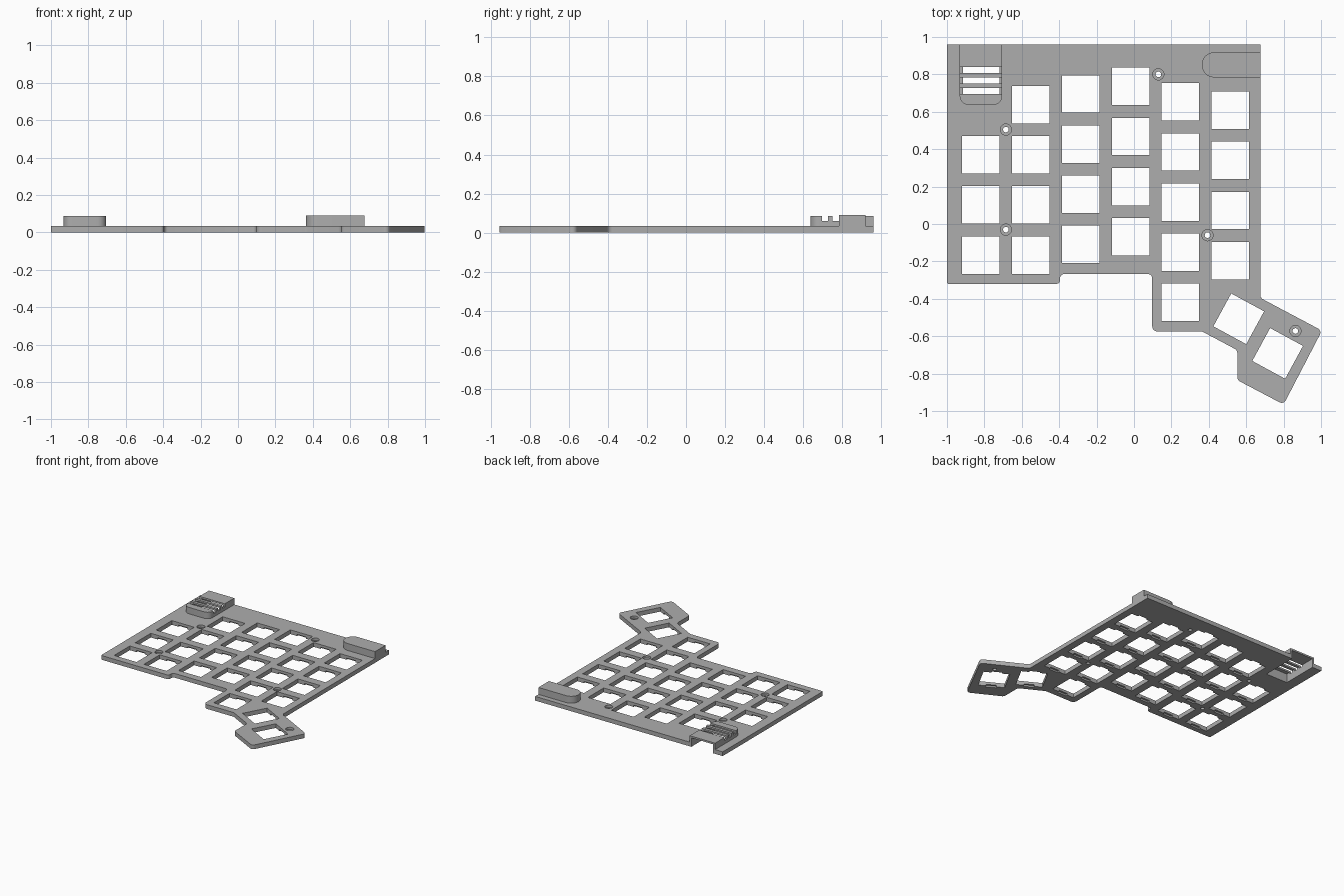
import bpy, bmesh, math
from mathutils import Vector, Matrix

cube = bpy.data.objects.get("Cube")
if cube:
    bpy.data.objects.remove(cube)

grey = bpy.data.materials.new("mid grey")
grey.use_nodes = True
colour = (0.42, 0.42, 0.42, 1)
grey.diffuse_color = colour
grey.node_tree.nodes["Principled BSDF"].inputs["Base Color"].default_value = colour

T = 0.034    # plate thickness
TOP = 0.09   # housing height
HOLE = 0.2   # switch opening
PITCH = 0.268


def fillet(corners, steps=5):
    """Round the corners (x, y, radius) of a closed outline."""
    out = []
    n = len(corners)
    for i, (x, y, r) in enumerate(corners):
        p = Vector((x, y))
        if r == 0:
            out.append(p)
            continue
        a = (Vector(corners[i - 1][:2]) - p).normalized()
        b = (Vector(corners[(i + 1) % n][:2]) - p).normalized()
        half = a.angle(b) / 2
        centre = p + (a + b).normalized() * (r / math.sin(half))
        start = p + a * (r / math.tan(half)) - centre
        sweep = start.angle_signed(p + b * (r / math.tan(half)) - centre)
        for k in range(steps + 1):
            t = -sweep * k / steps
            c, s = math.cos(t), math.sin(t)
            out.append(centre + Vector((start.x * c - start.y * s, start.x * s + start.y * c)))
    return out


def prism(bm, outline, z0, z1):
    face = bm.faces.new([bm.verts.new((p[0], p[1], z0)) for p in outline])
    new = bmesh.ops.extrude_face_region(bm, geom=[face])["geom"]
    bmesh.ops.translate(bm, verts=[v for v in new if isinstance(v, bmesh.types.BMVert)],
                        vec=(0, 0, z1 - z0))


def box(bm, x0, x1, y0, y1, z0, z1):
    prism(bm, [(x0, y0), (x1, y0), (x1, y1), (x0, y1)], z0, z1)


def finish(bm, name):
    bmesh.ops.recalc_face_normals(bm, faces=bm.faces)
    mesh = bpy.data.meshes.new(name)
    bm.to_mesh(mesh)
    bm.free()
    mesh.materials.append(grey)
    ob = bpy.data.objects.new(name, mesh)
    bpy.context.collection.objects.link(ob)
    return ob


def combine(target, bm, operation):
    tool = finish(bm, "cutter")
    mod = target.modifiers.new("combine", "BOOLEAN")
    mod.object, mod.operation, mod.solver = tool, operation, "EXACT"
    bpy.context.view_layer.objects.active = target
    bpy.ops.object.modifier_apply(modifier=mod.name)
    bpy.data.objects.remove(tool)


# Plate outline with the angled thumb cluster
bm = bmesh.new()
prism(bm, fillet([
    (-1, 0.96, 0), (0.675, 0.96, 0), (0.675, -0.395, 0.03), (1.005, -0.57, 0.025),
    (0.8, -0.965, 0.025), (0.553, -0.835, 0.025), (0.553, -0.675, 0.03),
    (0.365, -0.575, 0.03), (0.097, -0.575, 0.03), (0.097, -0.268, 0.02),
    (-0.395, -0.268, 0.02), (-0.395, -0.32, 0.02), (-1, -0.32, 0.01)]), 0, T)
plate = finish(bm, "switch_plate")

# Raised housings on the back edge
bm = bmesh.new()
prism(bm, fillet([(-0.932, 0.96, 0), (-0.932, 0.638, 0.045),
                  (-0.705, 0.638, 0.045), (-0.705, 0.96, 0)]), 0.02, TOP - 0.004)
prism(bm, fillet([(0.675, 0.918, 0), (0.363, 0.918, 0.065),
                  (0.363, 0.784, 0.065), (0.675, 0.784, 0)], 10), 0.02, TOP)
combine(plate, bm, "UNION")

# Switch positions: column x, top key y, key count
keys = []
for x, y, count in [(-0.82, 0.37, 3), (-0.553, 0.638, 4), (-0.285, 0.695, 4),
                    (-0.018, 0.736, 4), (0.248, 0.653, 5), (0.515, 0.608, 4)]:
    keys += [(x, y - PITCH * i, 0) for i in range(count)]
keys += [(0.56, -0.507, -28.5), (0.768, -0.692, -28.5)]


def key_cut(w, h, z0, z1):
    cut = bmesh.new()
    for x, y, angle in keys:
        m = Matrix.Translation((x, y, (z0 + z1) / 2)) @ Matrix.Rotation(math.radians(angle), 4, "Z")
        bmesh.ops.create_cube(cut, size=1, matrix=m @ Matrix.Diagonal((w, h, z1 - z0, 1)))
    combine(plate, cut, "DIFFERENCE")


# Switch openings, with clip pockets underneath
key_cut(HOLE, HOLE, -0.05, 0.1)
key_cut(0.08, HOLE + 0.03, -0.05, 0.013)

# Screw holes with counterbores
screws = [(0.13, 0.8), (-0.685, 0.505), (-0.685, -0.03), (0.393, -0.06), (0.863, -0.572)]
for radius, low in [(0.03, 0.016), (0.015, -0.05)]:
    bm = bmesh.new()
    for x, y in screws:
        bmesh.ops.create_cone(bm, cap_ends=True, segments=24, radius1=radius, radius2=radius,
                              depth=0.1, matrix=Matrix.Translation((x, y, low + 0.05)))
    combine(plate, bm, "DIFFERENCE")

# Hollow of the left-hand housing, open below and behind
bm = bmesh.new()
box(bm, -0.915, -0.72, 0.665, 1.0, -0.05, 0.072)
combine(plate, bm, "DIFFERENCE")

# Vent grooves across its top
bm = bmesh.new()
for y in (0.711, 0.767, 0.823):
    box(bm, -0.96, -0.68, y - 0.016, y + 0.016, 0.06, 0.12)
combine(plate, bm, "DIFFERENCE")

# Arched socket channel in the other housing, open below and at the side
bm = bmesh.new()
arch = [(-0.05, 0.809), (-0.05, 0.885)]
arch += [(0.04 + 0.038 * math.sin(a), 0.847 + 0.038 * math.cos(a))
         for a in [math.pi * k / 12 for k in range(13)]]
prism(bm, arch, 0.4, 0.75)
for v in bm.verts:
    v.co = (v.co.z, v.co.y, v.co.x)
combine(plate, bm, "DIFFERENCE")

plate.select_set(True)
bpy.context.view_layer.objects.active = plate
bpy.ops.object.shade_smooth_by_angle(angle=math.radians(30))
